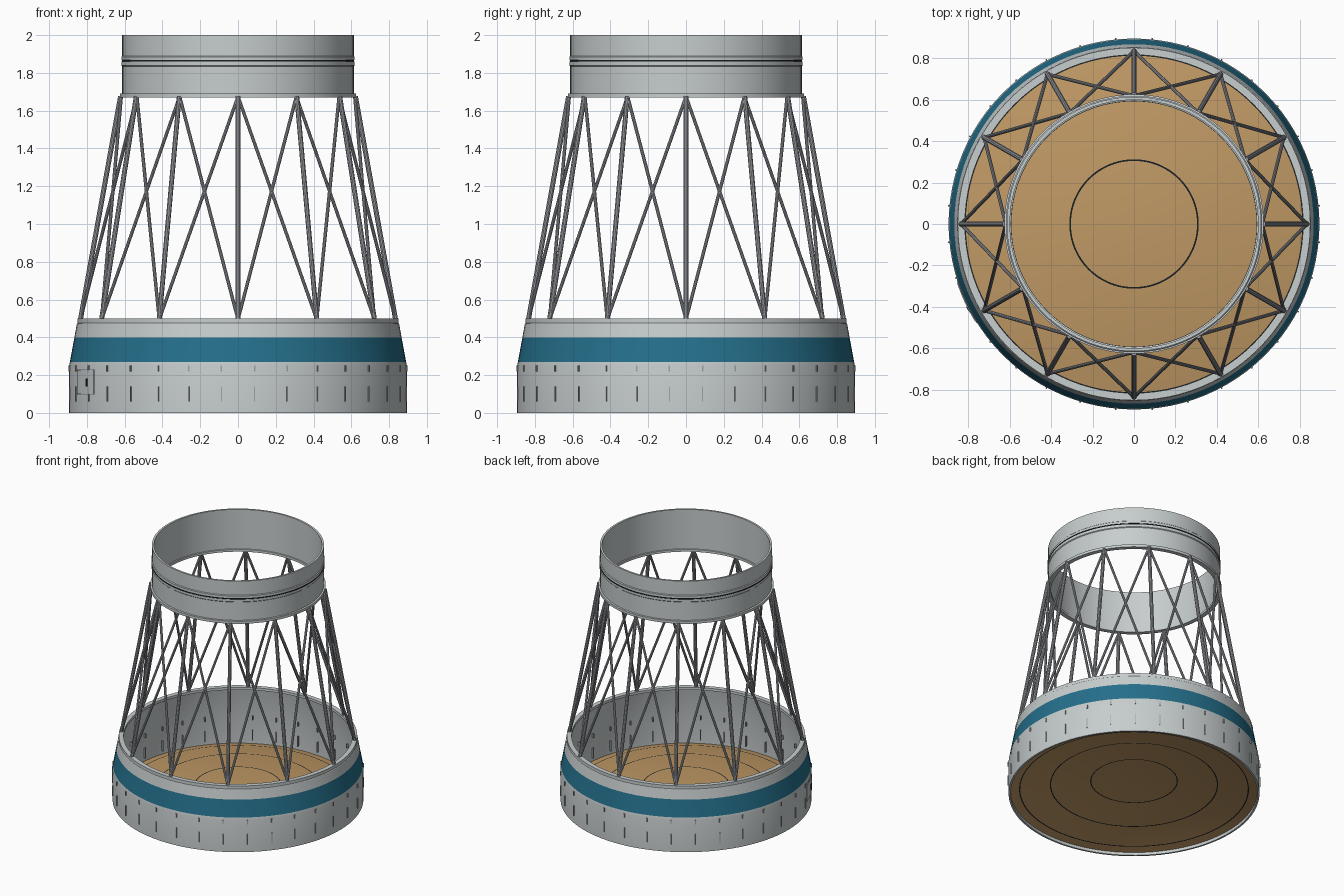
import bpy, bmesh, math
from mathutils import Vector, Matrix

cube = bpy.data.objects.get("Cube")
if cube:
    bpy.data.objects.remove(cube, do_unlink=True)


def material(name, rgb):
    m = bpy.data.materials.new(name)
    m.use_nodes = True
    m.diffuse_color = (*rgb, 1)
    m.node_tree.nodes["Principled BSDF"].inputs["Base Color"].default_value = (*rgb, 1)
    return m


GREY = material("light grey", (0.57, 0.61, 0.61))
STEEL = material("strut grey", (0.36, 0.37, 0.40))
BLUE = material("deep blue", (0.018, 0.16, 0.26))
TAN = material("insulation tan", (0.53, 0.32, 0.13))
DARK = material("near black", (0.01, 0.014, 0.017))
SEGMENTS = 96


def finish(name, bm, mats, smooth=True):
    bmesh.ops.recalc_face_normals(bm, faces=bm.faces)
    mesh = bpy.data.meshes.new(name)
    bm.to_mesh(mesh)
    bm.free()
    for m in mats:
        mesh.materials.append(m)
    obj = bpy.data.objects.new(name, mesh)
    bpy.context.collection.objects.link(obj)
    if smooth:
        bpy.ops.object.select_all(action='DESELECT')
        obj.select_set(True)
        bpy.context.view_layer.objects.active = obj
        bpy.ops.object.shade_smooth_by_angle(angle=math.radians(30))
    return obj


def lathe(name, profile, mats, rule=None):
    """Spin a closed (radius, height) outline round z; rule(radius, height) picks a material."""
    bm = bmesh.new()
    rings = []
    for r, z in profile:
        if r == 0:
            rings.append([bm.verts.new((0, 0, z))] * SEGMENTS)
        else:
            rings.append([bm.verts.new((r * math.cos(a), r * math.sin(a), z))
                          for a in (math.tau * i / SEGMENTS for i in range(SEGMENTS))])
    for k, (p, q) in enumerate(zip(profile, profile[1:] + profile[:1])):
        if p[0] == q[0] == 0:
            continue
        lower, upper = rings[k], rings[(k + 1) % len(rings)]
        for i in range(SEGMENTS):
            j = (i + 1) % SEGMENTS
            corners = dict.fromkeys((lower[i], lower[j], upper[j], upper[i]))
            face = bm.faces.new(list(corners))
            if rule:
                face.material_index = rule((p[0] + q[0]) / 2, (p[1] + q[1]) / 2)
    return finish(name, bm, mats)


def polar(r, angle, z):
    return Vector((r * math.cos(angle), r * math.sin(angle), z))


def add_rod(bm, a, b, radius):
    d = b - a
    matrix = Matrix.Translation((a + b) / 2) @ d.to_track_quat('Z', 'Y').to_matrix().to_4x4()
    bmesh.ops.create_cone(bm, cap_ends=True, segments=10, radius1=radius, radius2=radius,
                          depth=d.length, matrix=matrix)


def add_box(bm, r, angle, z, size):
    """Box with size (radial, tangential, vertical), turned to face outward."""
    matrix = (Matrix.Translation(polar(r, angle, z)) @ Matrix.Rotation(angle, 4, 'Z')
              @ Matrix.Diagonal((*size, 1)))
    bmesh.ops.create_cube(bm, size=1, matrix=matrix)


# Lower skirt: cylinder, tapered shoulder with a blue band, inner wall and top flange
lathe("lower_skirt",
      [(0.894, 0), (0.894, 0.25), (0.89, 0.27), (0.866, 0.4), (0.853, 0.472),
       (0.85, 0.475), (0.85, 0.5), (0.815, 0.5), (0.815, 0.48), (0.84, 0.472),
       (0.88, 0.25), (0.88, 0)],
      [GREY, BLUE], lambda r, z: int(0.3 < z < 0.37 and r > 0.87))

# Domed floor with dark seam rings
SEAMS = (0.308, 0.595, 0.815)
radii = sorted([0, 0.15, 0.45, 0.7, 0.882] + [s + e for s in SEAMS for e in (-0.004, 0.004)])
top = [(r, 0.122 - 0.118 * r * r) for r in radii]
bottom = [(r, z - 0.008) for r, z in reversed(top)]
lathe("domed_floor", top + bottom, [TAN, DARK],
      lambda r, z: int(any(abs(r - s) < 0.003 for s in SEAMS)))

# Upper ring with a dark seam between two raised lips and a bottom flange
lathe("upper_ring",
      [(0.625, 1.67), (0.625, 1.69), (0.613, 1.692), (0.613, 1.835), (0.618, 1.84),
       (0.618, 1.859), (0.615, 1.860), (0.615, 1.867), (0.618, 1.868), (0.618, 1.885),
       (0.613, 1.89), (0.613, 2.0), (0.598, 2.0), (0.598, 1.69), (0.592, 1.688),
       (0.592, 1.67)],
      [GREY, DARK], lambda r, z: int(1.859 < z < 1.868 and r > 0.61))

# Truss: twelve main struts with crossed diagonals in every bay
BAYS = 12
step = math.tau / BAYS
main, cross = bmesh.new(), bmesh.new()
for i in range(BAYS):
    foot = polar(0.834, i * step, 0.495)
    add_rod(main, foot, polar(0.622, i * step, 1.675), 0.013)
    for side in (-1, 1):
        add_rod(cross, foot, polar(0.618, (i + side) * step, 1.675), 0.009)
finish("main_struts", main, [STEEL])
finish("diagonal_struts", cross, [STEEL])

# Thin fins and small clips round the skirt
fins = bmesh.new()
FINS = 32
for i in range(FINS):
    angle = (i + 0.5) * math.tau / FINS
    add_box(fins, 0.882, angle, 0.1, (0.036, 0.005, 0.08))
    add_box(fins, 0.882, angle, 0.235, (0.036, 0.008, 0.03))
finish("skirt_fins", fins, [STEEL], smooth=False)


# Access hatch at the front right: curved plates following the skirt
def curved_plate(name, mat, r, centre, half_angle, z0, z1):
    bm = bmesh.new()
    n = 8
    cols = []
    for i in range(n + 1):
        a = centre + half_angle * (2 * i / n - 1)
        cols.append([bm.verts.new(polar(rad, a, z))
                     for rad, z in ((r, z0), (r, z1), (0.885, z1), (0.885, z0))])
    for c, d in zip(cols, cols[1:]):
        for k in range(4):
            m = (k + 1) % 4
            bm.faces.new((c[k], c[m], d[m], d[k]))
    bm.faces.new(cols[0])
    bm.faces.new(cols[-1])
    return finish(name, bm, [mat])


hatch = math.radians(270 - 65)
curved_plate("hatch_frame", STEEL, 0.896, hatch, 0.126, 0.094, 0.232)
curved_plate("hatch_door", GREY, 0.899, hatch, 0.114, 0.1, 0.226)
curved_plate("hatch_handle", DARK, 0.902, hatch + 0.035, 0.012, 0.14, 0.182)
